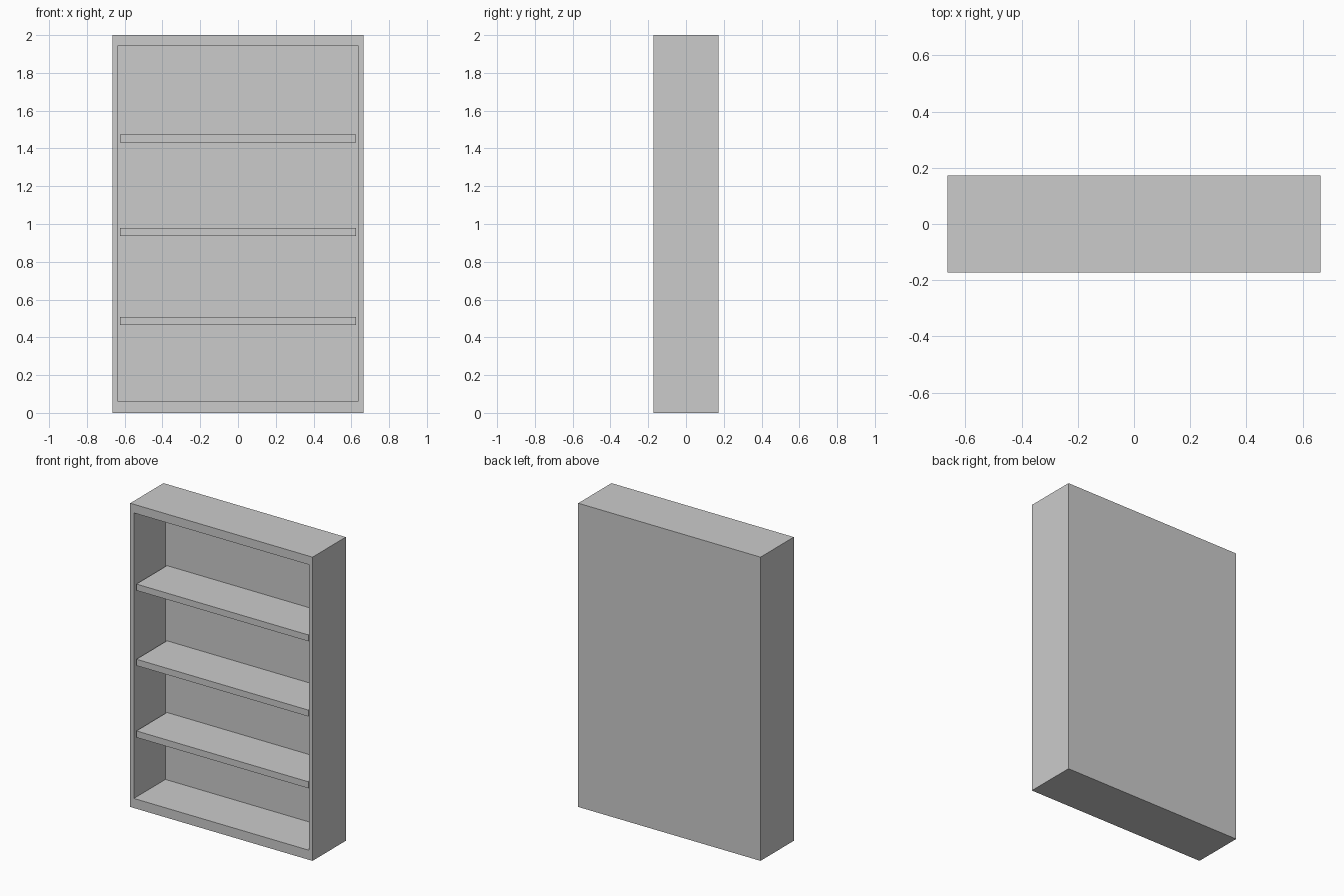
import bpy, bmesh

if "Cube" in bpy.data.objects:
    bpy.data.objects.remove(bpy.data.objects["Cube"])

W, D, H = 0.664, 0.173, 2.0           # half width, half depth, height
IW, Z0, Z1 = 0.626, 0.063, 1.943      # opening half width, floor and ceiling
BACK = 0.155                          # inner face of the back panel
RECESS = 0.01                         # shelves sit just behind the frame


def finish(name, bm):
    bmesh.ops.recalc_face_normals(bm, faces=bm.faces[:])
    mesh = bpy.data.meshes.new(name)
    bm.to_mesh(mesh)
    bm.free()
    bpy.context.collection.objects.link(bpy.data.objects.new(name, mesh))


def add_box(bm, x0, x1, y0, y1, z0, z1):
    verts = bmesh.ops.create_cube(bm, size=1)["verts"]
    for v in verts:
        v.co = (x1 if v.co.x > 0 else x0,
                y1 if v.co.y > 0 else y0,
                z1 if v.co.z > 0 else z0)


# Carcass: solid block with its front face inset, then pushed back
bm = bmesh.new()
add_box(bm, -W, W, -D, D, 0, H)
bm.normal_update()
front = min(bm.faces, key=lambda f: f.calc_center_median().y)
bmesh.ops.inset_region(bm, faces=[front], thickness=W - IW)
for v in front.verts:
    v.co.z = Z1 if v.co.z > H / 2 else Z0
inner = bmesh.ops.extrude_discrete_faces(bm, faces=[front])["faces"][0]
for v in inner.verts:
    v.co.y = BACK
finish("bookcase_carcass", bm)

# Three shelves, wall to wall
for i, (low, high) in enumerate([(0.464, 0.507), (0.937, 0.979), (1.432, 1.474)]):
    bm = bmesh.new()
    add_box(bm, -IW, IW, -D + RECESS, BACK, low, high)
    finish(f"shelf_{i + 1}", bm)
